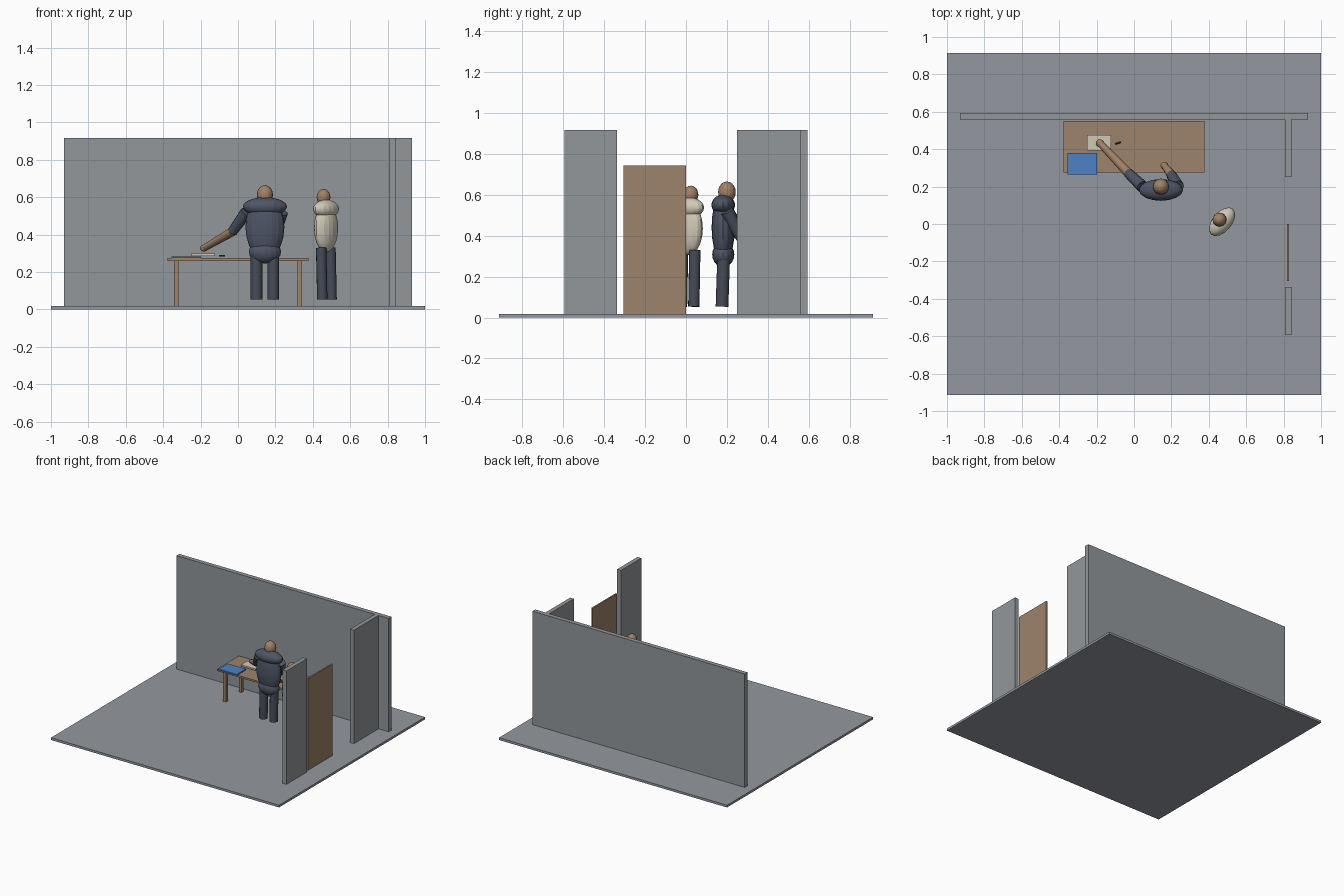
import bpy, math
from mathutils import Vector, Matrix

default_cube = bpy.data.objects.get("Cube")
if default_cube:
    bpy.data.objects.remove(default_cube, do_unlink=True)


def make_material(name, red, green, blue):
    """Flat material from display colour components."""
    colour = [((c / 255 + 0.055) / 1.055) ** 2.4 for c in (red, green, blue)] + [1]
    material = bpy.data.materials.new(name)
    material.use_nodes = True
    material.diffuse_color = colour
    shader = material.node_tree.nodes["Principled BSDF"]
    shader.inputs["Base Color"].default_value = colour
    return material


floor_grey = make_material("floor grey", 148, 153, 160)
wall_grey = make_material("wall grey", 146, 151, 155)
wood = make_material("brown wood", 157, 131, 108)
folder_blue = make_material("folder blue", 77, 130, 197)
jacket = make_material("navy jacket", 77, 85, 101)
trousers = make_material("dark trousers", 70, 75, 87)
cream = make_material("cream cloth", 208, 201, 184)
skin = make_material("skin", 160, 129, 102)
pen_dark = make_material("pen dark", 75, 78, 84)


def finish(name, material):
    obj = bpy.context.object
    obj.name = name
    obj.data.materials.append(material)
    return obj


def box(name, material, x, y, z):
    """Box given by its (low, high) range on each axis."""
    ranges = (x, y, z)
    bpy.ops.mesh.primitive_cube_add(size=1, location=[(a + b) / 2 for a, b in ranges])
    obj = finish(name, material)
    obj.scale = [b - a for a, b in ranges]
    return obj


def ellipsoid(name, material, centre, radii, turn=0):
    bpy.ops.mesh.primitive_uv_sphere_add(segments=16, ring_count=10, radius=1, location=centre)
    obj = finish(name, material)
    obj.scale = radii
    obj.rotation_euler.z = turn
    bpy.ops.object.shade_smooth_by_angle(angle=math.radians(20))
    return obj


def limb(name, material, start, end, r_start, r_end):
    """Tapered round tube between two points."""
    start, end = Vector(start), Vector(end)
    axis = end - start
    bpy.ops.mesh.primitive_cone_add(vertices=12, radius1=r_start, radius2=r_end,
                                    depth=axis.length, location=(start + end) / 2)
    obj = finish(name, material)
    obj.rotation_euler = axis.to_track_quat("Z", "Y").to_euler()
    bpy.ops.object.shade_smooth_by_angle(angle=math.radians(40))
    return obj


# Room: floor, walls and open doorway
FLOOR, TOP = 0.018, 0.917
box("floor", floor_grey, (-1, 1), (-0.914, 0.914), (0, FLOOR))
box("back_wall", wall_grey, (-0.93, 0.93), (0.559, 0.594), (FLOOR, TOP))
for name, span in (("side_wall_back", (0.25, 0.559)), ("side_wall_front", (-0.594, -0.337))):
    box(name, wall_grey, (0.807, 0.841), span, (FLOOR, TOP))
box("door", wood, (0.818, 0.83), (-0.306, 0), (FLOOR, 0.743))

# Table with four legs
TABLE = 0.274
box("table_top", wood, (-0.378, 0.378), (0.275, 0.55), (0.26, TABLE))
for side, x in (("right", -0.33), ("left", 0.33)):
    for end, y in (("front", 0.315), ("back", 0.51)):
        box(f"table_leg_{end}_{side}", wood, (x - 0.012, x + 0.012),
            (y - 0.012, y + 0.012), (FLOOR, 0.26))

# Things on the table
box("folder", folder_blue, (-0.356, -0.197), (0.265, 0.38), (TABLE, 0.284))
box("paper_pad", cream, (-0.25, -0.123), (0.393, 0.476), (0.285, 0.298))
limb("pen", pen_dark, (-0.1, 0.428, 0.288), (-0.07, 0.438, 0.288), 0.004, 0.004)


def person(name, centre, turn, width, depth, head_z, head_r, cloth, leg_gap, leg_r, leg_top):
    """Standing figure facing its own +y, turned about z."""
    place = Matrix.Translation((*centre, 0)) @ Matrix.Rotation(turn, 4, "Z")

    def at(x, y, z):
        return place @ Vector((x, y, z))

    ellipsoid(name + "_head", skin, at(0, 0.018, head_z), (head_r, head_r, head_r * 1.2), turn)
    limb(name + "_neck", skin, at(0, 0.006, head_z - 0.1), at(0, 0.014, head_z - 0.02),
         head_r * 0.6, head_r * 0.55)
    ellipsoid(name + "_shoulders", cloth, at(0, 0, head_z - 0.063),
              (width, depth, 0.05), turn)
    for side, x in (("left", leg_gap), ("right", -leg_gap)):
        limb(f"{name}_leg_{side}", trousers, at(x, -0.006, 0.053), at(x, 0.002, leg_top),
             leg_r, leg_r)
    return at


# Standing worker leaning an arm over the table
person("worker", (0.144, 0.182), 0, 0.118, 0.058, 0.613, 0.043, jacket, 0.045, 0.031, 0.3)
ellipsoid("worker_torso", jacket, (0.144, 0.182, 0.44), (0.104, 0.057, 0.17))
ellipsoid("worker_hips", jacket, (0.144, 0.182, 0.308), (0.086, 0.054, 0.062))
arms = {
    "right": ((0.045, 0.2, 0.52), (-0.03, 0.272, 0.416), (-0.182, 0.432, 0.328)),
    "left": ((0.235, 0.2, 0.52), (0.2, 0.262, 0.4), (0.163, 0.312, 0.315)),
}
for side, (shoulder, elbow, hand) in arms.items():
    limb("worker_upper_arm_" + side, jacket, shoulder, elbow, 0.033, 0.027)
    limb("worker_forearm_" + side, skin, elbow, hand, 0.025, 0.018)
    ellipsoid("worker_hand_" + side, skin, hand, (0.021, 0.021, 0.018))

# Visitor by the doorway, turned towards the worker
turn = math.radians(50)
spot = (0.471, 0.012)
person("visitor", spot, turn, 0.09, 0.052, 0.6, 0.037, cream, 0.039, 0.028, 0.33)
ellipsoid("visitor_torso", cream, (*spot, 0.435), (0.082, 0.05, 0.13), turn)
